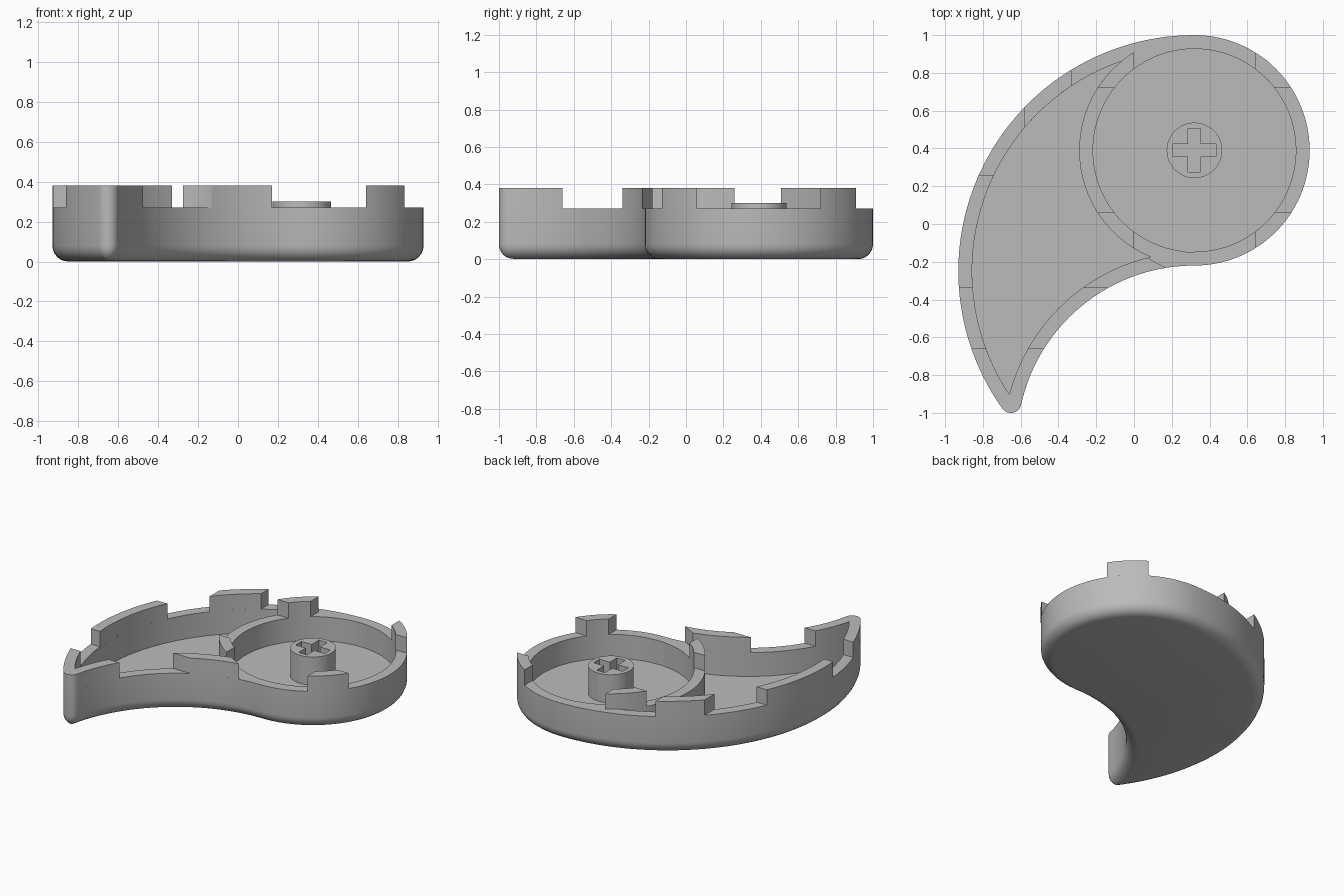
import bpy
import bmesh
from math import sin, cos, acos, asin, atan, atan2, pi, sqrt, radians

cube = bpy.data.objects.get("Cube")
if cube:
    bpy.data.objects.remove(cube, do_unlink=True)

# Centres and radii of the arcs that make up the comma shape
HEAD, HEAD_R = (0.32, 0.39), 0.61
BACK, BACK_R = (0.32, -0.25), 1.25
BELLY, BELLY_R = (0.32, -1.16), 0.94
TIP_R, WALL, FILLET = 0.055, 0.073, 0.08
FLOOR, RIM, TAB = 0.1, 0.27, 0.38

grey = bpy.data.materials.new("plain grey")
grey.use_nodes = True
grey.diffuse_color = (0.5, 0.5, 0.5, 1)
grey.node_tree.nodes["Principled BSDF"].inputs["Base Color"].default_value = (0.5, 0.5, 0.5, 1)


def arc(c, r, a0, a1, n):
    return [(c[0] + r * cos(a0 + (a1 - a0) * i / n),
             c[1] + r * sin(a0 + (a1 - a0) * i / n)) for i in range(n + 1)]


def angle_x(c, r, x, side=1):
    """Angle where a circle crosses a vertical line."""
    return side * acos((x - c[0]) / r)


def angle_y(c, r, y, side=1):
    """Angle where a circle crosses a horizontal line."""
    a = asin((y - c[1]) / r)
    return a if side > 0 else pi - a


def comma(inset, cut=None):
    """Outline moved inwards; with cut, only the tail below that height."""
    t = max(TIP_R - inset, 0)
    back, belly = BACK_R - inset, BELLY_R + inset
    d = BACK[1] - BELLY[1]
    u = ((back - t) ** 2 - (belly + t) ** 2 + d * d) / (2 * d)
    tip = (BACK[0] - sqrt((back - t) ** 2 - u * u), BACK[1] - u)
    a_back = atan2(tip[1] - BACK[1], tip[0] - BACK[0]) % (2 * pi)
    a_belly = atan2(tip[1] - BELLY[1], tip[0] - BELLY[0])
    start = end = pi / 2
    if cut is not None:
        start = angle_y(BACK, back, cut, -1)
        end = angle_y(BELLY, belly, cut, -1)
    pts = arc(BACK, back, start, a_back, 56)
    pts += arc(tip, t, a_back, a_belly + pi, 10)
    pts += arc(BELLY, belly, a_belly, end, 36)
    if cut is None:
        pts += arc(HEAD, HEAD_R - inset, -pi / 2, pi / 2, 56)
    return pts


def finish(name, bm):
    bmesh.ops.remove_doubles(bm, verts=bm.verts, dist=1e-5)
    bmesh.ops.recalc_face_normals(bm, faces=bm.faces)
    mesh = bpy.data.meshes.new(name)
    bm.to_mesh(mesh)
    bm.free()
    mesh.materials.append(grey)
    obj = bpy.data.objects.new(name, mesh)
    bpy.context.collection.objects.link(obj)
    bpy.ops.object.select_all(action='DESELECT')
    obj.select_set(True)
    bpy.context.view_layer.objects.active = obj
    bpy.ops.object.shade_smooth_by_angle(angle=radians(32))


def bridge(bm, a, b):
    n = len(a)
    for i in range(n):
        bm.faces.new((a[i], a[(i + 1) % n], b[(i + 1) % n], b[i]))


def band(name, outer, inner, z0, z1, closed=False):
    """Upright wall between two matching paths."""
    bm = bmesh.new()
    rows = [[bm.verts.new((x, y, z)) for x, y in path]
            for path, z in ((outer, z0), (outer, z1), (inner, z1), (inner, z0))]
    n = len(outer)
    for i in range(n if closed else n - 1):
        j = (i + 1) % n
        bridge(bm, [r[i] for r in rows], [r[j] for r in rows])
    if not closed:
        bm.faces.new([r[0] for r in rows])
        bm.faces.new([r[-1] for r in rows])
    finish(name, bm)


# Tray with rounded underside, wall and floor
bm = bmesh.new()
levels = [(FILLET * (1 - sin(k * pi / 12)), FILLET * (1 - cos(k * pi / 12))) for k in range(7)]
levels += [(0, RIM), (WALL, RIM), (WALL, FLOOR)]
loops = [[bm.verts.new((x, y, z)) for x, y in comma(inset)] for inset, z in levels]
for lower, upper in zip(loops, loops[1:]):
    bridge(bm, lower, upper)
bm.faces.new(loops[0])
bm.faces.new(loops[-1])
finish("tray", bm)

# Divider wall that closes the round compartment
ends = radians(95), radians(265)
band("round_divider", arc(HEAD, HEAD_R, *ends, 60),
     arc(HEAD, HEAD_R - WALL, *ends, 60), FLOOR, RIM)

# Four tabs around the round compartment
for sx, side in ((1, "left"), (-1, "right")):
    for sy, end in ((1, "back"), (-1, "front")):
        paths = []
        for r in (HEAD_R, HEAD_R - WALL):
            a0 = angle_x(HEAD, r, HEAD[0] + sx * 0.32, sy)
            a1 = angle_y(HEAD, r, HEAD[1] + sy * 0.33, sx)
            if a1 - a0 > pi:
                a1 -= 2 * pi
            paths.append(arc(HEAD, r, a0, a1, 10))
        band(f"round_tab_{end}_{side}", *paths, RIM, TAB)

# Tabs along the long outer wall
radii = (BACK_R, BACK_R - WALL)
band("outer_tab_middle", *[arc(BACK, r, angle_y(BACK, r, 0.26, -1),
                               angle_y(BACK, r, -0.34, -1), 20) for r in radii], RIM, TAB)
band("outer_tab_back", *[arc(BACK, r, angle_x(BACK, r, -0.33),
                             angle_x(BACK, r, -0.58), 12) for r in radii], RIM, TAB)

# Tapered tab on the hollow wall
band("hollow_tab", *[arc(BELLY, r, angle_y(BELLY, r, -0.34, -1), angle_x(BELLY, r, x), 18)
                     for r, x in ((BELLY_R, 0.17), (BELLY_R + WALL, 0.07))], RIM, TAB)

# Tab wrapping the tail tip
band("tail_tip_tab", comma(0, -0.66), comma(WALL, -0.66), RIM, TAB)

# Post with a cross-shaped socket
ARM, HALF = 0.115, 0.033
corner = atan(HALF / ARM)
angles = sorted({k * pi / 24 for k in range(48)} |
                {(q * pi / 2 + s * corner) % (2 * pi) for q in range(4) for s in (1, -1)})


def cross_radius(a):
    c, s = max(abs(cos(a)), 1e-6), max(abs(sin(a)), 1e-6)
    return max(min(ARM / c, HALF / s), min(HALF / c, ARM / s))


def around(radius):
    return [(HEAD[0] + radius(a) * cos(a), HEAD[1] + radius(a) * sin(a)) for a in angles]


band("socket_post", around(lambda a: 0.147), around(cross_radius), FLOOR, 0.3, closed=True)
